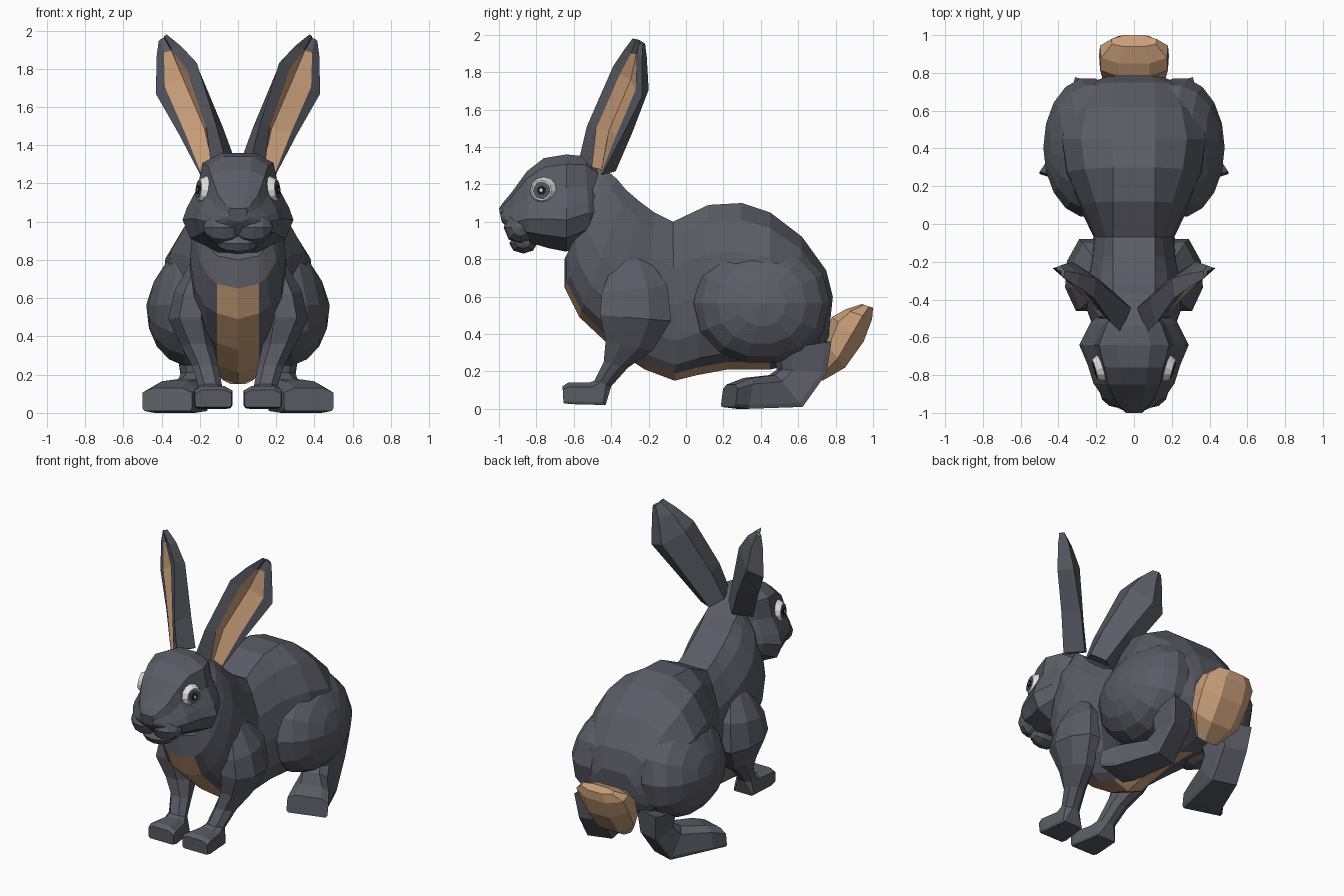
import bpy, bmesh, math
from mathutils import Vector, Matrix

if "Cube" in bpy.data.objects:
    bpy.data.objects.remove(bpy.data.objects["Cube"])


def material(name, rgb):
    m = bpy.data.materials.new(name)
    m.diffuse_color = (*rgb, 1)
    m.use_nodes = True
    m.node_tree.nodes["Principled BSDF"].inputs["Base Color"].default_value = m.diffuse_color
    return m


FUR = material("slate fur", (0.103, 0.106, 0.130))
TAN = material("tan fur", (0.60, 0.355, 0.20))
WHITE = material("eye white", (0.74, 0.74, 0.72))
IRIS = material("eye iris", (0.085, 0.085, 0.10))
BLACK = material("pupil black", (0.012, 0.012, 0.014))


def finish(name, bm, mats, mirror=False):
    bmesh.ops.recalc_face_normals(bm, faces=bm.faces)
    me = bpy.data.meshes.new(name)
    bm.to_mesh(me)
    bm.free()
    for m in mats:
        me.materials.append(m)
    ob = bpy.data.objects.new(name, me)
    bpy.context.collection.objects.link(ob)
    if mirror:
        ob.modifiers.new("mirror", 'MIRROR').use_mirror_merge = False
    return ob


def loft(name, rings, mats=(FUR,), rule=None, mirror=False):
    """Skin closed rings of points; rule(row, column) picks the material."""
    bm = bmesh.new()
    vs = [[bm.verts.new(p) for p in r] for r in rings]
    n = len(vs[0])
    for i in range(len(vs) - 1):
        for j in range(n):
            k = (j + 1) % n
            f = bm.faces.new((vs[i][j], vs[i][k], vs[i + 1][k], vs[i + 1][j]))
            f.material_index = rule(i, j) if rule else 0
    bm.faces.new(vs[0])
    bm.faces.new(vs[-1])
    return finish(name, bm, mats, mirror)


def section(ty, tz, by, bz, w, profile, cx=0, skew=0, strip=None):
    """Ring between a top point and a bottom point, half width w."""
    both = list(profile) + [(-u, v) for u, v in reversed(profile) if u]
    pts = []
    for u, v in both:
        x = u * w
        if strip and abs(u) == .4:
            x = math.copysign(min(strip, 0.6 * w), u)
        t = (v + 1) / 2
        pts.append((cx + x, by + (ty - by) * t + x * skew, bz + (tz - bz) * t))
    return pts


def blob(name, centre, radii, u=10, v=7, mirror=False):
    bm = bmesh.new()
    bmesh.ops.create_uvsphere(bm, u_segments=u, v_segments=v, radius=1)
    bmesh.ops.rotate(bm, verts=bm.verts, matrix=Matrix.Rotation(math.pi / 2, 3, 'Y'))
    bmesh.ops.scale(bm, verts=bm.verts, vec=radii)
    bmesh.ops.translate(bm, verts=bm.verts, vec=centre)
    return finish(name, bm, [FUR], mirror)


# Body: flat strip along the back, shallow tan keel along chest and belly
BODY = [(.4, 1), (.7, .8), (.95, .42), (1, -.05), (.92, -.5), (.68, -.80), (.4, -.91), (0, -1)]
body = [
    (.785, .60, .76, .36, .16), (.75, .74, .70, .27, .28), (.62, .92, .58, .24, .36),
    (.45, 1.05, .45, .21, .40), (.30, 1.10, .22, .21, .37), (.12, 1.09, .06, .18, .29),
    (-.07, 1.0, -.06, .15, .215), (-.17, 1.05, -.22, .21, .23), (-.25, 1.11, -.40, .33, .25),
    (-.32, 1.17, -.57, .49, .25), (-.37, 1.23, -.65, .65, .22), (-.42, 1.27, -.65, .80, .19),
    (-.47, 1.30, -.59, .88, .15)]
loft("body", [section(*r, BODY, strip=.11) for r in body], (FUR, TAN),
     lambda i, j: int(j in (6, 7) and 3 <= i <= 9))

# Head: narrow skull, wide cheeks
HEAD = [(.3, 1), (.64, .8), (.73, .3), (.92, -.1), (1, -.35), (.86, -.72), (.35, -1)]
head = [
    (-.44, 1.27, -.44, .95, .14), (-.54, 1.35, -.51, .90, .23), (-.64, 1.36, -.64, .84, .29),
    (-.76, 1.34, -.74, .86, .245), (-.85, 1.27, -.84, .89, .215), (-.93, 1.16, -.92, .92, .16),
    (-.98, 1.10, -.96, .97, .10), (-1.0, 1.07, -.985, 1.0, .05)]
loft("head", [section(*r, HEAD) for r in head])
blob("muzzle_puff", (.078, -.885, .97), (.105, .09, .09), 8, 6, mirror=True)
blob("chin", (0, -.87, .885), (.11, .075, .055), 8, 6)
NOSE = [(.8, 1), (1, .4), (.3, -1)]
loft("nose", [section(-.95, 1.10, -.93, 1.01, .075, NOSE), section(-1.0, 1.07, -.985, 1.0, .05, NOSE)])


# Eyes: white raised bevel, flat iris and pupil facing outward
def disc(name, mat, r0, r1, low, high, shift=(0, 0)):
    n = Vector((.95, -.28, .10)).normalized()
    side = Vector((0, 0, 1)).cross(n).normalized()
    up = n.cross(side)
    c = Vector((.182, -.765, 1.165)) + side * shift[0] + up * shift[1]
    spokes = [side * math.cos(a) + up * math.sin(a) for a in (math.tau * k / 12 for k in range(12))]
    loft(name, [[c + s * r + n * h for s in spokes] for r, h in ((r0, low), (r1, high))],
         (mat,), mirror=True)


disc("eye_white", WHITE, .082, .055, -.02, .026)
disc("iris", IRIS, .048, .048, .022, .028)
disc("pupil", BLACK, .024, .024, .026, .031)
disc("eye_glint", WHITE, .009, .009, .029, .034)

# Ears: outer rim, tan grooved panel, inner rim, faceted back
ear_rows = [((.20, -.45, 1.25), (.07, -.57, 1.34)), ((.31, -.34, 1.46), (.115, -.53, 1.51)),
            ((.43, -.235, 1.67), (.215, -.39, 1.83)), ((.425, -.235, 1.87), (.30, -.33, 1.92)),
            ((.415, -.23, 1.945), (.375, -.285, 1.98))]
normal = Vector((.64, -.77, 0))
ear = []
for k, (o, i) in enumerate(ear_rows):
    o, i = Vector(o), Vector(i)
    d = (.13, .12, .09, .06, .03)[k]
    a, b, c = ((.05, .32, .45), (.16, .55, .74), (.22, .55, .76), (.3, .5, .62), (.3, .5, .7))[k]
    ear.append([o, o.lerp(i, a), o.lerp(i, b) - normal * d * .35, o.lerp(i, c), i,
                o.lerp(i, .78) - normal * d, o.lerp(i, .22) - normal * d])
loft("ear", ear, (FUR, TAN), lambda i, j: int(j in (1, 2) and i < 3), mirror=True)

# Haunches: full thighs that sink into the back and swell low at the side
bm = bmesh.new()
bmesh.ops.create_uvsphere(bm, u_segments=14, v_segments=9, radius=1)
bmesh.ops.rotate(bm, verts=bm.verts, matrix=Matrix.Rotation(math.pi / 2, 3, 'Y'))
for v in bm.verts:
    p = v.co.copy()
    p.z = math.copysign(abs(p.z) ** .9, p.z)
    v.co = (.245 + p.x * .235 - max(p.z, 0) * .07, .405 + p.y * .37, .565 + p.z * .33)
finish("haunch", bm, [FUR], True)

# Limbs: rings of top/front point, bottom/back point, half width, centre x
ARM = [(.5, 1), (1, .35), (.9, -.4), (.35, -1)]
PAW = [(.6, 1), (1, .6), (1, -.75), (.92, -1)]
foreleg = [
    (-.38, .80, -.20, .80, .06, .18), (-.45, .62, -.10, .66, .10, .235),
    (-.46, .50, -.08, .47, .115, .25), (-.43, .36, -.18, .31, .085, .21),
    (-.44, .25, -.31, .22, .068, .17), (-.49, .15, -.40, .12, .062, .145),
    (-.52, .14, -.43, .02, .075, .135), (-.63, .14, -.62, .025, .10, .13),
    (-.66, .12, -.655, .03, .095, .13)]
loft("front_leg", [section(*r[:5], PAW if k > 5 else ARM, r[5])
                   for k, r in enumerate(foreleg)], mirror=True)
hindleg = [
    (.48, .32, .75, .36, .10, .22), (.50, .21, .73, .19, .08, .22),
    (.46, .18, .60, .01, .085, .24), (.33, .165, .30, 0, .115, .33),
    (.24, .13, .225, .01, .13, .37)]
loft("hind_leg", [section(*r[:5], PAW, r[5], .3) for r in hindleg], mirror=True)

# Tail: faceted upturned tuft
TAIL = [(.45, 1), (.97, .6), (1, -.3), (.45, -1)]
tail = [
    (.69, .21, .73, .15, .08), (.74, .36, .85, .22, .17), (.78, .49, .95, .36, .185),
    (.85, .53, .995, .48, .18), (.94, .56, 1.0, .54, .12)]
loft("tail", [section(*r, TAIL) for r in tail], (TAN,))
